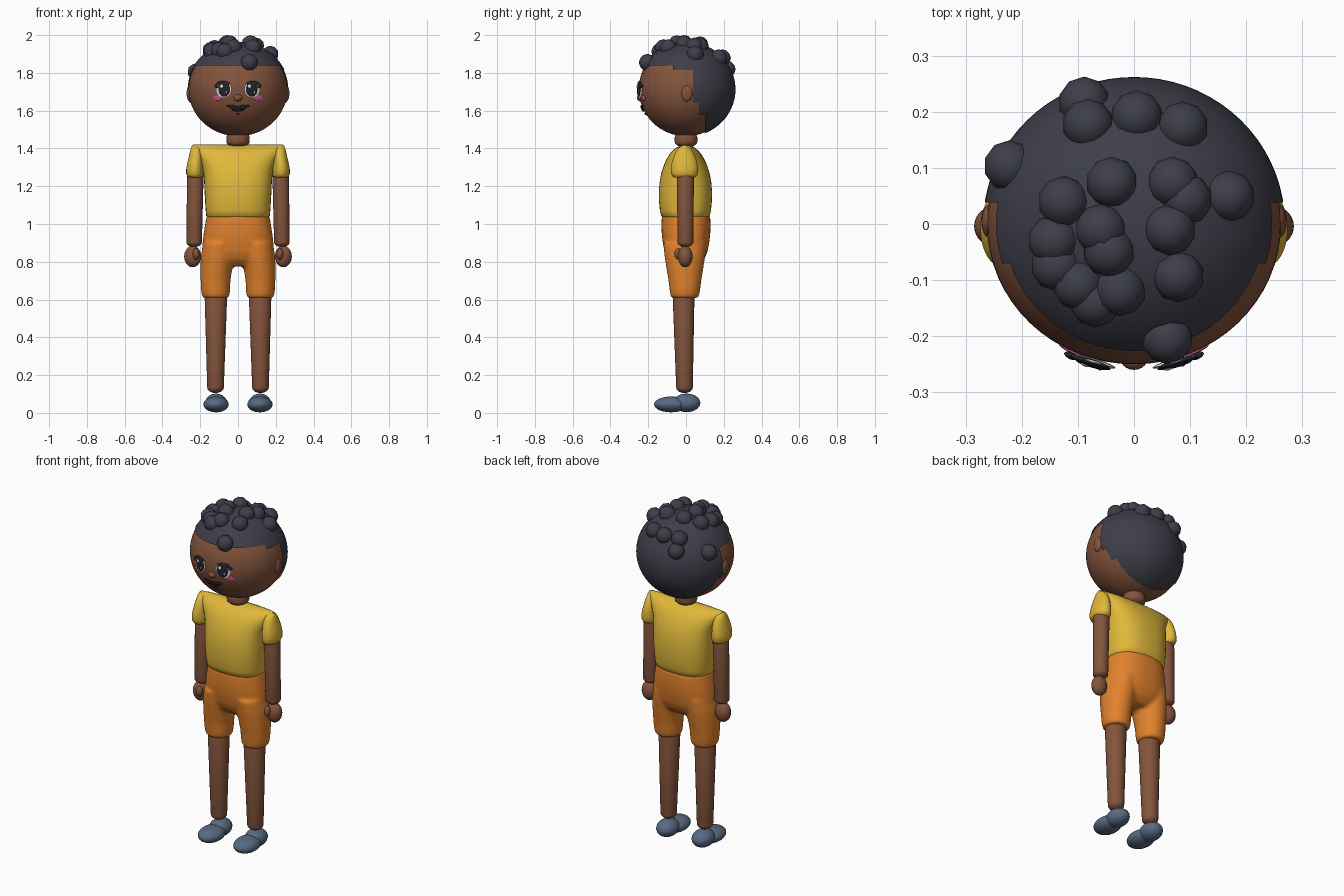
import bpy, bmesh, math
from mathutils import Vector, Matrix

if "Cube" in bpy.data.objects:
    bpy.data.objects.remove(bpy.data.objects["Cube"])


def material(name, r, g, b):
    m = bpy.data.materials.new(name)
    lin = [((c / 255 + 0.055) / 1.055) ** 2.4 for c in (r, g, b)]
    m.diffuse_color = (*lin, 1)
    m.use_nodes = True
    m.node_tree.nodes["Principled BSDF"].inputs["Base Color"].default_value = m.diffuse_color
    return m


SKIN = material("brown skin", 132, 84, 60)
HAIR = material("dark hair", 62, 62, 74)
SHIRT = material("yellow cloth", 224, 184, 58)
SHORTS = material("orange cloth", 226, 130, 44)
SHOE = material("slate shoe", 88, 106, 130)
WHITE = material("eye white", 226, 222, 215)
BLACK = material("eye black", 34, 34, 42)
PINK = material("cheek pink", 214, 84, 138)
HEAD_C = Vector((0, 0, 1.713))
HEAD_R = Vector((0.262, 0.25, 0.248))
HAIR_R = Vector((0.269, 0.262, 0.252))


def finish(name, bm, mat, angle=50):
    bmesh.ops.recalc_face_normals(bm, faces=bm.faces)
    me = bpy.data.meshes.new(name)
    bm.to_mesh(me)
    bm.free()
    me.materials.append(mat)
    for p in me.polygons:
        p.use_smooth = True
    me.set_sharp_from_angle(angle=math.radians(angle))
    ob = bpy.data.objects.new(name, me)
    bpy.context.scene.collection.objects.link(ob)
    return ob


def ball(name, c, r, mat, rot=None, seg=32):
    bm = bmesh.new()
    m = Matrix.Translation(c) @ (rot or Matrix()) @ Matrix.Diagonal((*r, 1))
    bmesh.ops.create_uvsphere(bm, u_segments=seg, v_segments=seg // 2, radius=1, matrix=m)
    return finish(name, bm, mat)


def loft(bm, rows, power=2.0, n=40):
    """Skin stacked superellipse rings given as (z, cx, cy, half x, half y)."""
    def sp(v):
        return math.copysign(abs(v) ** (2 / power), v)
    rings = []
    for z, cx, cy, hx, hy in rows:
        ts = [2 * math.pi * i / n for i in range(n)]
        rings.append([bm.verts.new((cx + hx * sp(math.cos(t)), cy + hy * sp(math.sin(t)), z)) for t in ts])
    for a, b in zip(rings, rings[1:]):
        for i in range(n):
            j = (i + 1) % n
            bm.faces.new((a[i], a[j], b[j], b[i]))
    bm.faces.new(rings[0])
    bm.faces.new(rings[-1])


def lofted(name, rows, mat, power=2.0):
    bm = bmesh.new()
    loft(bm, rows, power)
    return finish(name, bm, mat)


def limb(name, top, bottom, mat, ends=0.035):
    """Tapered tube with rounded ends between two (z, cx, cy, hx, hy) rings."""
    rows = []
    for k in range(6):
        a = math.radians(8 + 82 * k / 5)
        rows.append((bottom[0] + ends * (1 - math.cos(a)), *bottom[1:3], bottom[3] * math.sin(a), bottom[4] * math.sin(a)))
    for k in range(6):
        a = math.radians(90 - 82 * k / 5)
        rows.append((top[0] - ends * (1 - math.cos(a)), *top[1:3], top[3] * math.sin(a), top[4] * math.sin(a)))
    return lofted(name, rows, mat)


def face_plate(name, x, z, rx, rz, mat, lift=0.002, thick=0.004, roll=0):
    """Thin oval lying on the front of the head."""
    dz = z - HEAD_C.z
    y = -HEAD_R.y * math.sqrt(1 - (x / HEAD_R.x) ** 2 - (dz / HEAD_R.z) ** 2)
    nrm = Vector((x / HEAD_R.x ** 2, y / HEAD_R.y ** 2, dz / HEAD_R.z ** 2)).normalized()
    right = Vector((0, 0, 1)).cross(nrm).normalized()
    rot = Matrix((right, -nrm, nrm.cross(right))).transposed().to_4x4()
    rot = rot @ Matrix.Rotation(roll, 4, 'Y')
    return ball(name, Vector((x, y, z)) + nrm * lift, (rx, thick, rz), mat, rot, 24)


# Head and neck
ball("head", HEAD_C, HEAD_R, SKIN, seg=64)
limb("neck", (1.49, 0, 0, 0.061, 0.06), (1.405, 0, 0, 0.061, 0.06), SKIN, 0.03)

# Hair cap: trimmed to a stepped hairline
bm = bmesh.new()
bmesh.ops.create_uvsphere(bm, u_segments=72, v_segments=40, radius=1,
                          matrix=Matrix.Translation(HEAD_C) @ Matrix.Diagonal((*HAIR_R, 1)))
for co, no in (((0, 0, 1.84), (0, 0, 1)), ((0, 0, 1.815), (0, 0, 1)), ((0, -0.07, 0), (0, 1, 0)),
               ((0, 0.038, 0), (0, 1, 0)), ((0, 0.07, 0), (0, 1, 0)), ((0, 0.1, 0), (0, 1, 0)),
               ((0, 0, 1.64), (0, 0, 1)), ((0, 0, 1.58), (0, 0, 1))):
    bmesh.ops.bisect_plane(bm, geom=bm.verts[:] + bm.edges[:] + bm.faces[:], plane_co=co, plane_no=no)


def bare(p):
    if p.z > 1.84:
        return False
    if p.z > 1.815:
        return p.y < -0.07
    if p.z > 1.64:
        return p.y < 0.038
    return p.y < (0.07 if p.z > 1.58 else 0.1)


bmesh.ops.delete(bm, geom=[f for f in bm.faces if bare(f.calc_center_median())], context='FACES')
finish("hair_cap", bm, HAIR)

# Curls scattered over the crown
CURLS = [(-.09, .22), (-.083, .18), (.005, .195), (.088, .175), (-.225, .105), (-.04, .075),
         (-.127, .04), (.07, .075), (.095, .045), (.172, .05), (.065, -.01), (-.145, -.03),
         (-.06, -.01), (-.045, -.05), (-.14, -.075), (-.1, -.11), (-.07, -.14), (-.025, -.12),
         (.08, -.095), (.06, -.207)]
bm = bmesh.new()
for x, y in CURLS:
    h = HAIR_R.z * math.sqrt(max(0, 1 - (x / HAIR_R.x) ** 2 - (y / HAIR_R.y) ** 2))
    bmesh.ops.create_icosphere(bm, subdivisions=2, radius=0.046,
                               matrix=Matrix.Translation(HEAD_C + Vector((x, y, h)) * 0.985))
finish("hair_curls", bm, HAIR)

# Face
ball("nose", (0, -0.24, 1.668), (0.024, 0.02, 0.019), SKIN, seg=20)
for s, side in ((-1, "left"), (1, "right")):
    face_plate(side + "_eye_white", s * .074, 1.712, .044, .046, WHITE, .005, .006)
    face_plate(side + "_upper_lash", s * .076, 1.742, .036, .014, BLACK, .009, .006)
    face_plate(side + "_lash_tip", s * .109, 1.728, .014, .008, BLACK, .009, .006, s * -0.5)
    face_plate(side + "_pupil", s * .070, 1.712, .032, .037, BLACK, .010, .006)
    face_plate(side + "_eye_glint", s * .070 - .012, 1.728, .009, .010, WHITE, .014, .004)
    face_plate(side + "_eye_spark", s * .070 + .012, 1.698, .005, .006, WHITE, .014, .004)
    face_plate(side + "_cheek", s * .107, 1.668, .027, .016, PINK, .003)
    face_plate(side + "_lip", s * .022, 1.619, .028, .012, BLACK, .004, .006, s * -0.2)
    face_plate(side + "_mouth_corner", s * .05, 1.626, .011, .006, BLACK, .003, .005)
    ball(side + "_ear", (s * .257, .005, 1.692), (.015, .03, .043), SKIN, seg=24)
face_plate("lower_lip", 0, 1.606, .032, .010, BLACK, .004, .006)
face_plate("chin_dot", 0, 1.583, .008, .007, BLACK, .002)

# Shirt body: wide straight shoulders pinched to a ridge
lofted("shirt", [(z, 0, -.003, hx, hy) for z, hx, hy in (
    (1.035, .160, .118), (1.042, .168, .128), (1.07, .171, .135), (1.12, .174, .140),
    (1.17, .177, .141), (1.22, .179, .137), (1.27, .183, .128), (1.31, .191, .115),
    (1.34, .203, .102), (1.37, .218, .084), (1.39, .228, .067), (1.405, .235, .048),
    (1.414, .239, .030), (1.419, .240, .012), (1.42, .238, .003))], SHIRT, 2.5)

# Shorts: hips and two legs fused
bm = bmesh.new()
loft(bm, [(z, 0, 0, hx, hy) for z, hx, hy in (
    (1.045, .167, .128), (1.0, .174, .130), (.95, .182, .129), (.90, .188, .123),
    (.85, .188, .113), (.81, .165, .095), (.775, .10, .06))], 2.3)
for s in (-1, 1):
    loft(bm, [(z, s * cx, -.006, hx, hy) for z, cx, hx, hy in (
        (.90, .10, .085, .115), (.83, .107, .090, .108), (.76, .115, .084, .097),
        (.70, .119, .079, .087), (.65, .119, .077, .081), (.62, .118, .073, .076), (.608, .118, .064, .068))])
shorts = finish("shorts", bm, SHORTS)
rm = shorts.modifiers.new("fuse", 'REMESH')
rm.mode = 'VOXEL'
rm.voxel_size = 0.009
rm.use_smooth_shade = True
sm = shorts.modifiers.new("soften", 'SMOOTH')
sm.factor = 0.5
sm.iterations = 8

# Sleeves, arms, hands, legs and shoes
for s, side in ((-1, "left"), (1, "right")):
    lofted(side + "_sleeve", [(z, s * cx, -.008, hx, hy) for z, cx, hx, hy in (
        (1.245, .226, .030, .050), (1.25, .227, .040, .062), (1.265, .229, .045, .070),
        (1.29, .229, .045, .072), (1.32, .227, .042, .068), (1.35, .224, .038, .060),
        (1.38, .222, .033, .047), (1.40, .222, .028, .033), (1.415, .222, .022, .012))], SHIRT)
    limb(side + "_arm", (1.29, s * .226, -.003, .044, .045), (.878, s * .232, -.003, .041, .042), SKIN, .025)
    ball(side + "_hand", (s * .24, -.004, .828), (.045, .039, .057), SKIN)
    ball(side + "_thumb", (s * .222, -.041, .842), (.018, .022, .030), SKIN, seg=20)
    limb(side + "_leg", (.66, s * .117, -.013, .060, .058), (.105, s * .119, -.008, .044, .044), SKIN, .03)
    ball(side + "_shoe_heel", (s * .116, .003, .053), (.058, .073, .049), SHOE)
    ball(side + "_shoe_toe", (s * .116, -.079, .045), (.067, .090, .042), SHOE)
